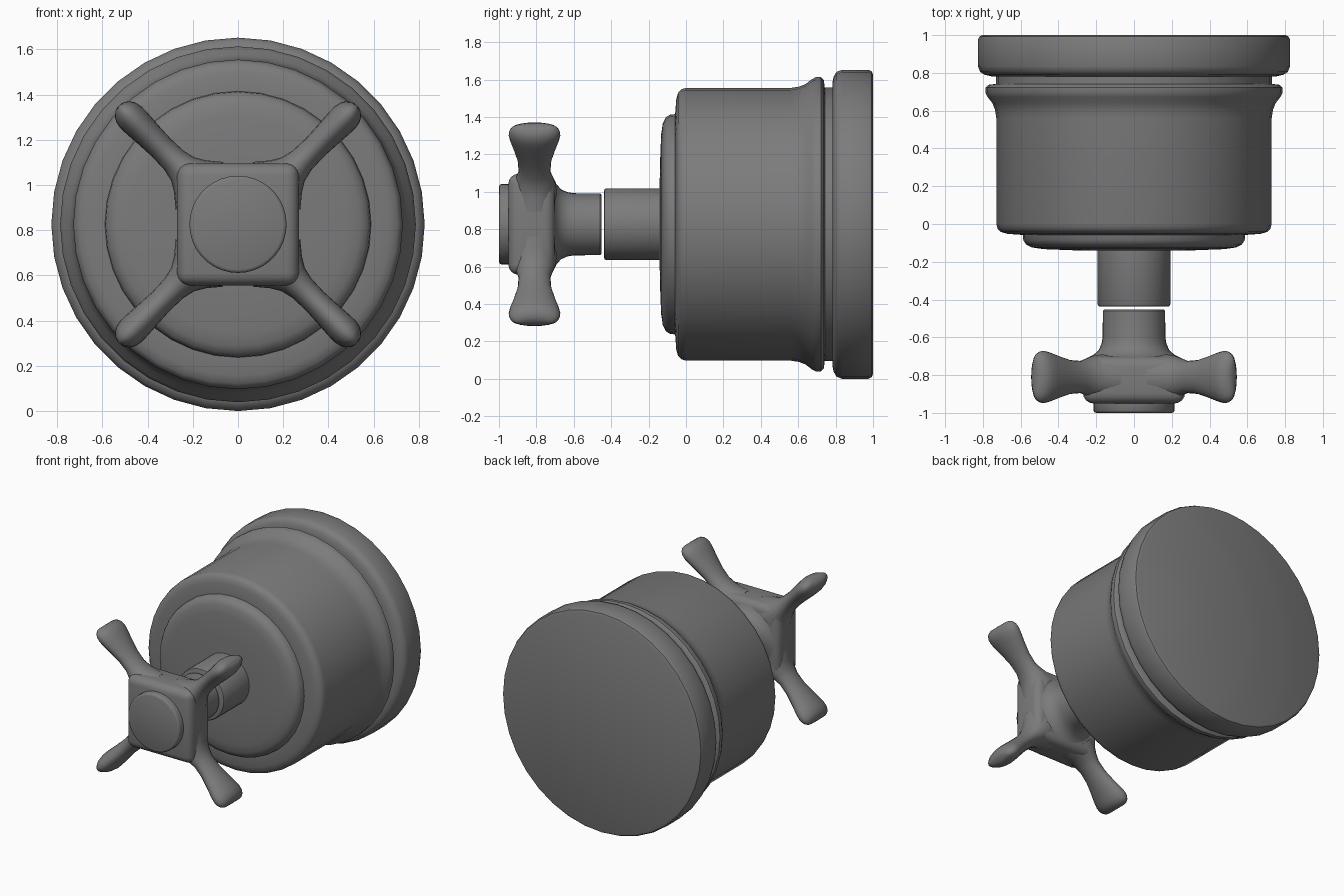
import bpy, bmesh, math
from mathutils import Matrix, Vector

if "Cube" in bpy.data.objects:
    bpy.data.objects.remove(bpy.data.objects["Cube"], do_unlink=True)

AXIS_Z = 0.826   # height of the turning axis
HUB_Y = -0.81    # centre of the cross handle

metal = bpy.data.materials.new("grey_metal")
metal.use_nodes = True
GREY = (0.2, 0.2, 0.2, 1)
metal.diffuse_color = GREY
metal.node_tree.nodes["Principled BSDF"].inputs["Base Color"].default_value = GREY


def finish(bm, name, angle=40):
    bmesh.ops.remove_doubles(bm, verts=bm.verts, dist=0.0005)
    bmesh.ops.recalc_face_normals(bm, faces=bm.faces)
    mesh = bpy.data.meshes.new(name)
    bm.to_mesh(mesh)
    bm.free()
    obj = bpy.data.objects.new(name, mesh)
    bpy.context.collection.objects.link(obj)
    mesh.materials.append(metal)
    mesh.shade_smooth()
    mesh.set_sharp_from_angle(angle=math.radians(angle))
    return obj


def lathe(name, profile, steps=36):
    """Turn a (radius, y) profile about the horizontal axis."""
    bm = bmesh.new()
    verts = [bm.verts.new((0, y, AXIS_Z + r)) for r, y in profile]
    edges = [bm.edges.new(pair) for pair in zip(verts, verts[1:])]
    bmesh.ops.spin(bm, geom=verts + edges, cent=(0, 0, AXIS_Z), axis=(0, 1, 0),
                   angle=math.tau, steps=steps)
    return finish(bm, name)


# Wall flange
lathe("wall_flange", [(0, 1), (0.8, 1), (0.818, 0.993), (0.826, 0.975), (0.826, 0.835),
                      (0.815, 0.805), (0.79, 0.79), (0.755, 0.782), (0, 0.782)])

# Main housing with flared rear ring
lathe("housing", [(0, 0.785), (0.73, 0.785), (0.73, 0.742), (0.77, 0.737), (0.787, 0.722),
                  (0.787, 0.695), (0.775, 0.672), (0.75, 0.64), (0.736, 0.605), (0.729, 0.56),
                  (0.729, 0.0), (0.722, -0.025), (0.705, -0.042), (0.67, -0.052),
                  (0.59, -0.058), (0, -0.058)])

# Raised front plate
lathe("front_plate", [(0, -0.05), (0.59, -0.05), (0.586, -0.085), (0.572, -0.108),
                      (0.54, -0.124), (0.48, -0.133), (0.3, -0.14), (0, -0.142)])

# Fixed stem and handle collar
lathe("stem", [(0, -0.13), (0.192, -0.13), (0.192, -0.425), (0.187, -0.435),
               (0.178, -0.438), (0, -0.438)])
lathe("handle_collar", [(0, -0.452), (0.158, -0.452), (0.165, -0.46), (0.166, -0.6),
                        (0.172, -0.635), (0.187, -0.668), (0.215, -0.693),
                        (0.24, -0.705), (0, -0.72)])

# Rounded square hub
bm = bmesh.new()
bmesh.ops.create_cube(bm, size=1, matrix=Matrix.Translation((0, -0.825, AXIS_Z))
                      @ Matrix.Diagonal((0.54, 0.25, 0.54, 1)))
bmesh.ops.bevel(bm, geom=bm.edges[:], offset=0.055, segments=4, profile=0.5,
                affect='EDGES')
finish(bm, "handle_hub")

# Front cap
lathe("handle_cap", [(0, -0.94), (0.215, -0.94), (0.215, -0.988), (0.21, -0.996),
                     (0.2, -1.0), (0, -1.0)])

# Four diagonal arms: distance from axis, half width, half depth
ARM = [(0.24, 0.15, 0.12), (0.30, 0.10, 0.113), (0.345, 0.073, 0.1), (0.40, 0.06, 0.085),
       (0.48, 0.057, 0.09), (0.56, 0.061, 0.11), (0.63, 0.066, 0.13), (0.67, 0.067, 0.138),
       (0.70, 0.061, 0.136), (0.722, 0.048, 0.125), (0.738, 0.028, 0.105), (0.743, 0.012, 0.08)]
SIDES = 20


def arm(name, angle):
    out = Vector((math.cos(angle), 0, math.sin(angle)))
    side = Vector((-math.sin(angle), 0, math.cos(angle)))
    origin = Vector((0, HUB_Y, AXIS_Z))
    bm = bmesh.new()
    rings = []
    for dist, width, depth in ARM:
        ring = []
        for i in range(SIDES):
            a = math.tau * i / SIDES
            p = origin + out * dist + side * width * math.cos(a)
            p.y += depth * math.sin(a)
            ring.append(bm.verts.new(p))
        rings.append(ring)
    for low, high in zip(rings, rings[1:]):
        for i in range(SIDES):
            j = (i + 1) % SIDES
            bm.faces.new((low[i], low[j], high[j], high[i]))
    bm.faces.new(rings[0])
    bm.faces.new(rings[-1])
    finish(bm, name, 60)


for k, label in enumerate(("upper_left", "upper_right", "lower_right", "lower_left")):
    arm("handle_arm_" + label, math.radians(45 + 90 * k))
